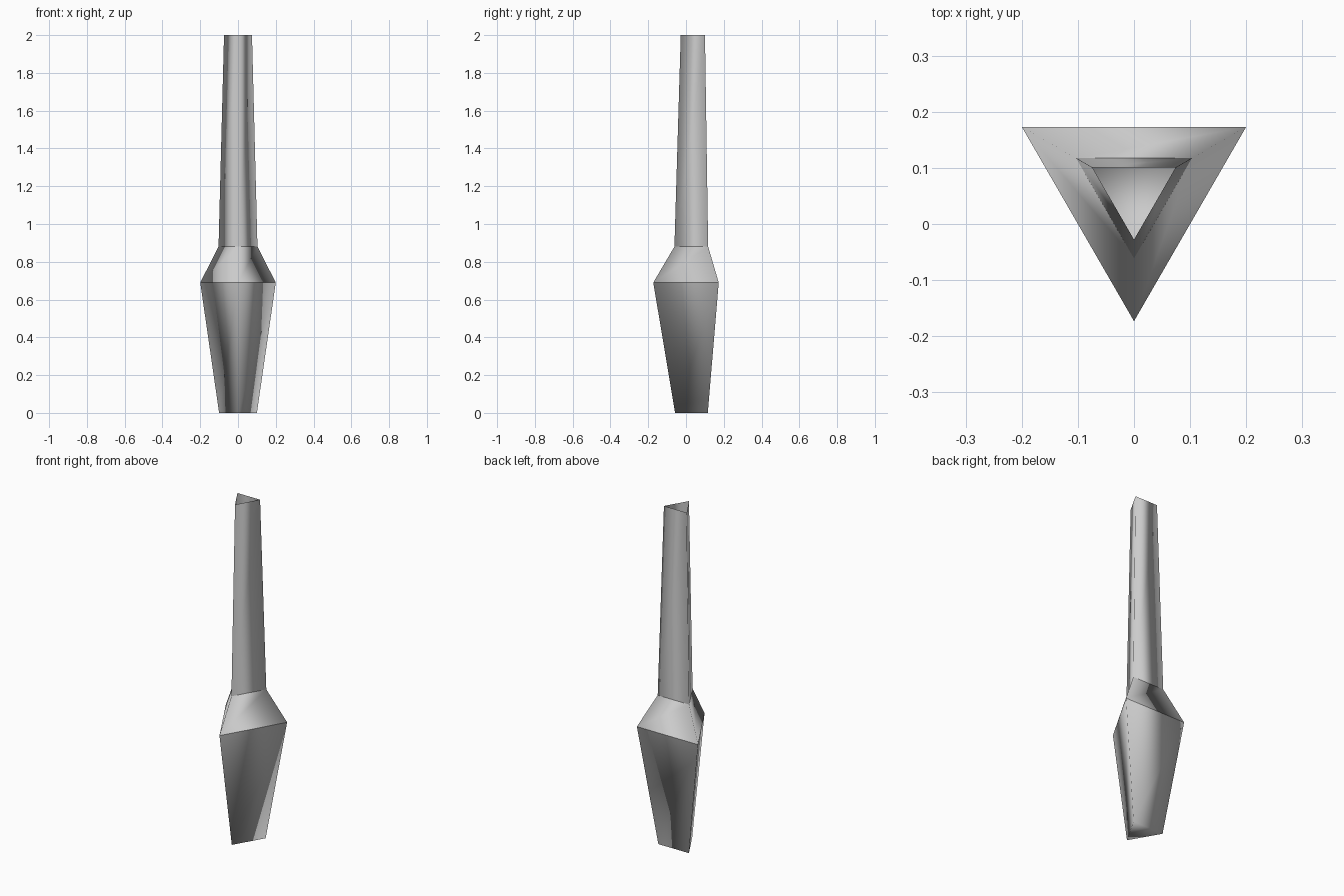
import bpy, bmesh
from math import sin, cos, pi

if "Cube" in bpy.data.objects:
    bpy.data.objects.remove(bpy.data.objects["Cube"])

SIDES = 3
CENTRE_Y = 0.0577                      # axis sits behind the origin so the bounds are centred
PROFILE = [(0.1155, 0.0), (0.2309, 0.69), (0.119, 0.88), (0.0855, 2.0)]   # radius, height


def add_ring(bm, radius, z):
    angles = [-pi / 2 + 2 * pi * i / SIDES for i in range(SIDES)]
    return [bm.verts.new((radius * cos(a), CENTRE_Y + radius * sin(a), z)) for a in angles]


# Three-sided turned shaft: closed base, bulged grip, tapering neck with an open top
bm = bmesh.new()
rings = [add_ring(bm, r, z) for r, z in PROFILE]
for low, high in zip(rings, rings[1:]):
    for i in range(SIDES):
        j = (i + 1) % SIDES
        bm.faces.new((low[i], low[j], high[j], high[i]))
bm.faces.new(rings[0][::-1])

# Smooth around the shaft, crisp across each profile corner
for f in bm.faces:
    f.smooth = True
for ring in rings[1:3]:
    for i in range(SIDES):
        bm.edges.get((ring[i], ring[(i + 1) % SIDES])).smooth = False

mesh = bpy.data.meshes.new("tapered_shaft")
bm.to_mesh(mesh)
bm.free()
shaft = bpy.data.objects.new("tapered_shaft", mesh)
bpy.context.collection.objects.link(shaft)
